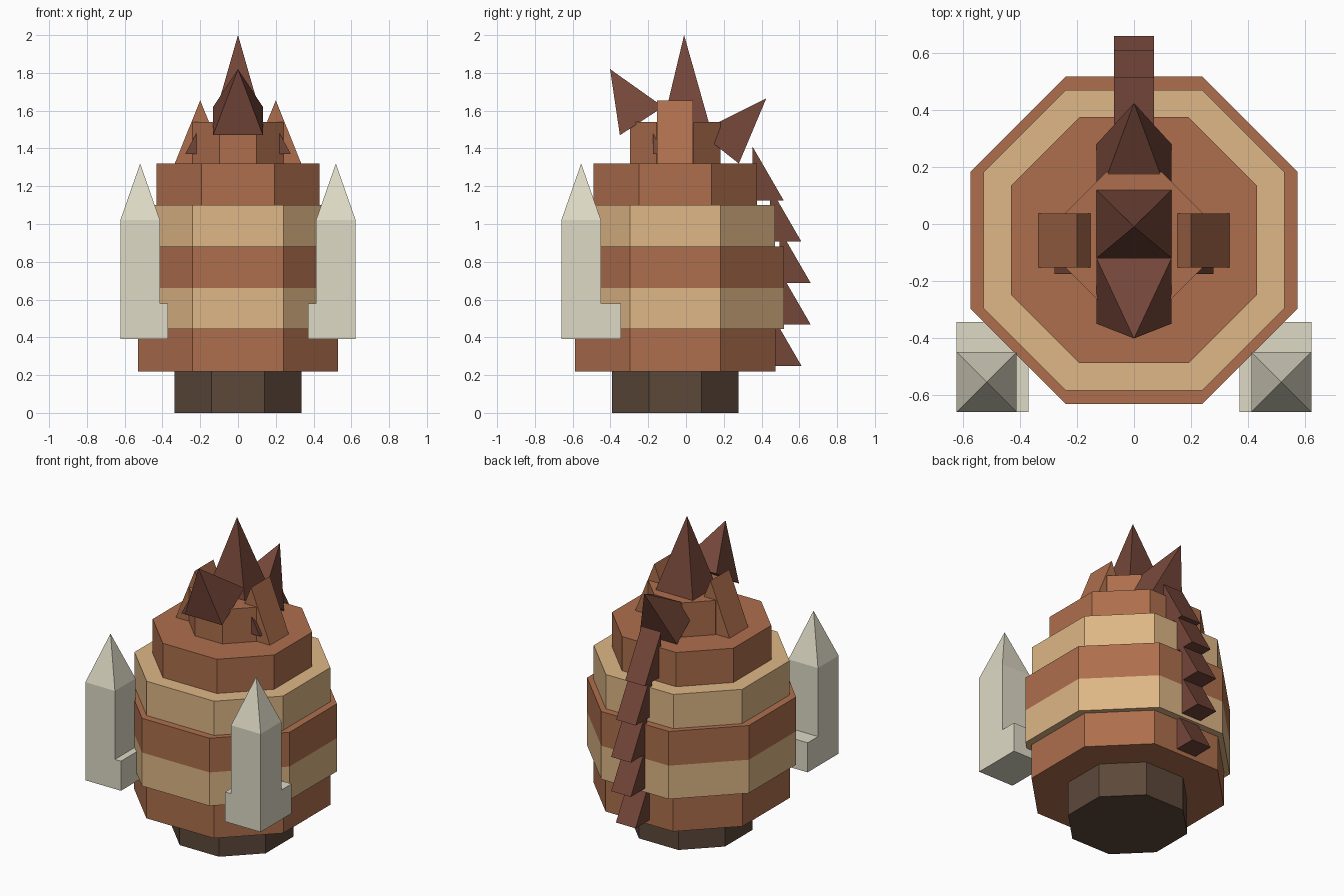
import bpy
from mathutils import Vector

if "Cube" in bpy.data.objects:
    bpy.data.objects.remove(bpy.data.objects["Cube"])


def material(name, rgb):
    """Flat colour from 0-255 sRGB values."""
    m = bpy.data.materials.new(name)
    lin = [(c / 255 / 12.92) if c < 10 else ((c / 255 + 0.055) / 1.055) ** 2.4 for c in rgb]
    m.diffuse_color = (*lin, 1)
    m.use_nodes = True
    m.node_tree.nodes["Principled BSDF"].inputs["Base Color"].default_value = m.diffuse_color
    return m


BROWN = material("brown", (174, 111, 77))
TAN = material("tan", (222, 183, 134))
DARK = material("dark_wood", (92, 72, 58))
MAROON = material("maroon", (116, 70, 57))
BONE = material("bone", (222, 218, 198))
CY = -0.057  # centre of the body along y


def build(name, verts, faces, mat):
    me = bpy.data.meshes.new(name)
    me.from_pydata([tuple(v) for v in verts], [], faces)
    me.materials.append(mat)
    ob = bpy.data.objects.new(name, me)
    bpy.context.collection.objects.link(ob)
    # consistent outward normals
    import bmesh
    bm = bmesh.new()
    bm.from_mesh(me)
    bmesh.ops.recalc_face_normals(bm, faces=bm.faces)
    bm.to_mesh(me)
    bm.free()
    return ob


def prism(name, outline, offset, mat):
    """Extrude a closed 3D outline by an offset vector."""
    n = len(outline)
    base = [Vector(p) for p in outline]
    verts = base + [p + Vector(offset) for p in base]
    faces = [list(range(n)), list(range(n, 2 * n))]
    faces += [[i, (i + 1) % n, n + (i + 1) % n, n + i] for i in range(n)]
    return build(name, verts, faces, mat)


def pyramid(name, base, apex, mat):
    sides = [[i, (i + 1) % 4, 4] for i in range(4)]
    return build(name, list(base) + [apex], [[0, 1, 2, 3]] + sides, mat)


def octagon(name, r, c, z0, z1, mat):
    """Octagonal drum: r is half width, c is half the length of a straight side."""
    pts = [(c, -r), (r, -c), (r, c), (c, r), (-c, r), (-r, c), (-r, -c), (-c, -r)]
    return prism(name, [(x, y + CY, z0) for x, y in pts], (0, 0, z1 - z0), mat)


def rect(x0, x1, y0, y1, z):
    return [(x0, y0, z), (x1, y0, z), (x1, y1, z), (x0, y1, z)]


# Stacked body drums
octagon("base", 0.335, 0.14, 0, 0.22, DARK)
octagon("body_bottom", 0.53, 0.24, 0.22, 0.445, BROWN)
octagon("body_lower_band", 0.575, 0.24, 0.445, 0.66, TAN)
octagon("body_middle", 0.575, 0.24, 0.66, 0.88, BROWN)
octagon("body_upper_band", 0.528, 0.24, 0.88, 1.10, TAN)
octagon("shoulder", 0.432, 0.192, 1.10, 1.32, BROWN)
octagon("head", 0.24, 0.098, 1.32, 1.54, BROWN)

# Head spikes: upright, leaning forward, leaning back
W = 0.132
pyramid("top_spike", rect(-W, W, -0.12, 0.12, 1.54), (0, -0.01, 2.0), MAROON)


def leaning_spike(name, low, high, tip):
    base = [(-W, *low), (W, *low), (W, *high), (-W, *high)]
    pyramid(name, base, (0, *tip), MAROON)


leaning_spike("front_spike", (-0.35, 1.47), (-0.12, 1.62), (-0.402, 1.82))
leaning_spike("back_spike", (0.28, 1.32), (0.068, 1.487), (0.425, 1.665))

for side, s in (("right", 1), ("left", -1)):
    # Wedge ears
    prism(f"{side}_ear", [(s * 0.065, -0.153, 1.32), (s * 0.335, -0.153, 1.32),
                          (s * 0.2, -0.153, 1.655)], (0, 0.19, 0), BROWN)
    # Small slanted eyes
    prism(f"{side}_eye", [(s * 0.28, -0.176, 1.37), (s * 0.215, -0.176, 1.49),
                          (s * 0.19, -0.176, 1.37)], (0, 0.04, 0), MAROON)
    # Claws: foot block, upright post and pointed tip
    prism(f"{side}_claw_foot", rect(s * 0.37, s * 0.623, -0.66, -0.345, 0.39),
          (0, 0, 0.19), BONE)
    x0, x1, y0, y1 = s * 0.413, s * 0.623, -0.66, -0.45
    post = rect(x0, x1, y0, y1, 0.39) + rect(x0, x1, y0, y1, 1.02)
    walls = [[i, (i + 1) % 4, 4 + (i + 1) % 4, 4 + i] for i in range(4)]
    tips = [[4 + i, 4 + (i + 1) % 4, 8] for i in range(4)]
    build(f"{side}_claw", post + [(s * 0.518, -0.555, 1.32)],
          [[0, 1, 2, 3]] + walls + tips, BONE)

# Row of spines down the back
for i, (y, z) in enumerate([(0.517, 1.125), (0.61, 0.908), (0.66, 0.688),
                            (0.66, 0.468), (0.612, 0.248)]):
    prism(f"back_spine_{i + 1}", [(-0.07, y, z), (-0.07, y - 0.165, z + 0.285),
                                  (-0.07, y - 0.165, z)], (0.14, 0, 0), MAROON)
